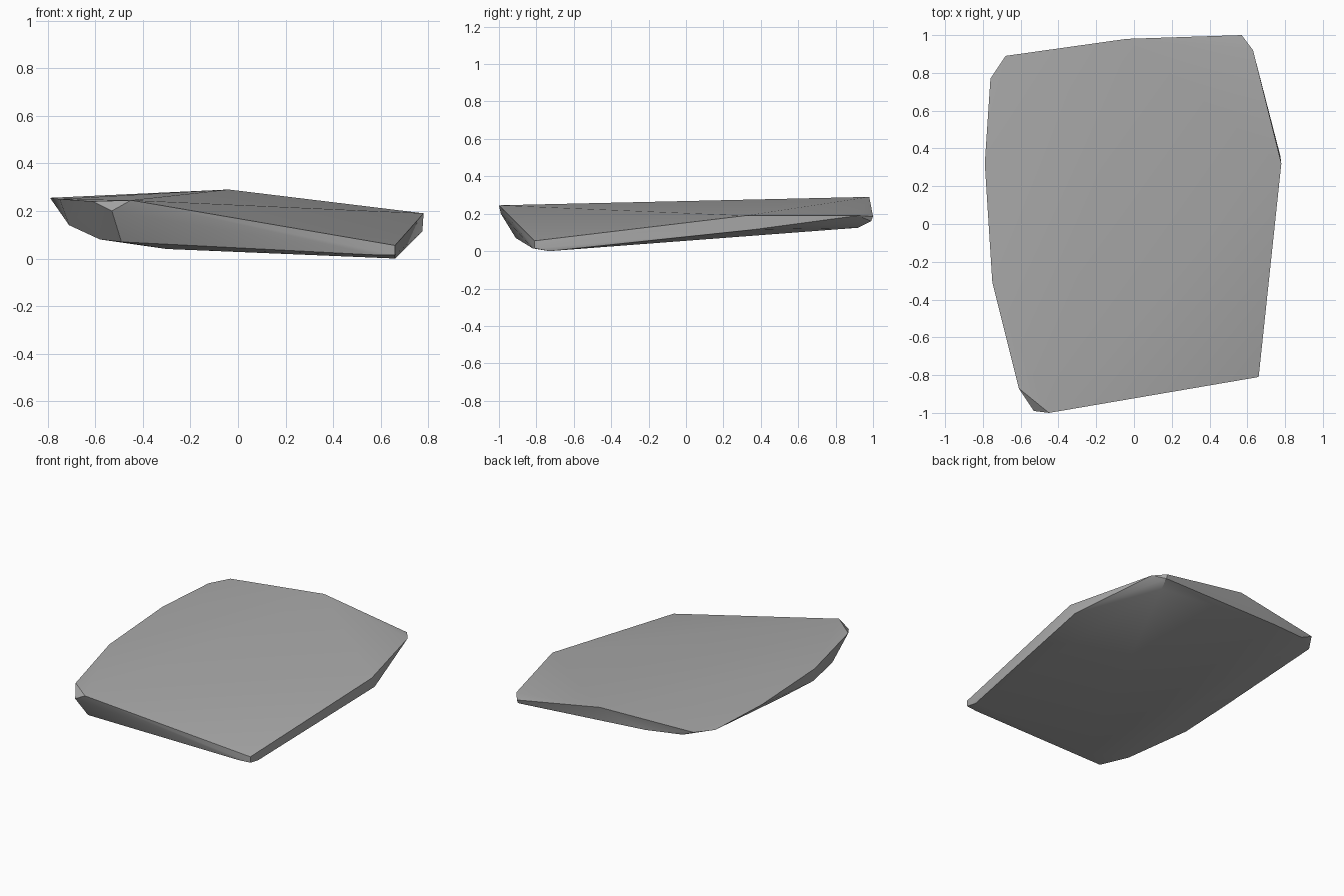
import bpy
import bmesh
import math

# Remove the default cube only
default_cube = bpy.data.objects.get("Cube")
if default_cube:
    bpy.data.objects.remove(default_cube, do_unlink=True)

# Upper rim of the slab, running counter-clockwise from the front right corner
UPPER_RIM = [
    (.66, -.81, .055), (.78, .32, .19), (.63, .92, .19), (.57, 1, .185),
    (-.04, .98, .29), (-.68, .89, .257), (-.76, .77, .25), (-.79, .32, .255),
    (-.75, -.31, .25), (-.61, -.87, .24), (-.45, -1, .245),
]

# Chipped front corner and the lower edges of the side faces
LOWER_RIM = [
    (-.53, -.99, .2), (-.49, -.91, .07), (.58, -.82, .015), (.66, -.81, .015),
    (.775, .36, .115), (.57, .99, .16), (-.35, .93, .2), (-.6, .89, .22),
]

# Gently rounded underside
UNDERSIDE = [
    (.66, -.73, 0), (.55, .92, .125), (-.72, 0, .165), (-.71, -.35, .14),
    (-.58, -.74, .08), (-.3, -.82, .04),
]


def flat_material(name, colour):
    mat = bpy.data.materials.new(name)
    mat.use_nodes = True
    mat.diffuse_color = colour
    bsdf = next(n for n in mat.node_tree.nodes if n.type == "BSDF_PRINCIPLED")
    bsdf.inputs["Base Color"].default_value = colour
    return mat


def convex_stone(name, points, material):
    """Wrap a convex skin around the given corner points."""
    bm = bmesh.new()
    for point in points:
        bm.verts.new(point)
    result = bmesh.ops.convex_hull(bm, input=bm.verts)
    loose = {g for g in result["geom_interior"] + result["geom_unused"]
             if isinstance(g, bmesh.types.BMVert)}
    bmesh.ops.delete(bm, geom=list(loose), context="VERTS")
    bmesh.ops.recalc_face_normals(bm, faces=bm.faces)
    mesh = bpy.data.meshes.new(name)
    bm.to_mesh(mesh)
    bm.free()
    mesh.materials.append(material)
    obj = bpy.data.objects.new(name, mesh)
    bpy.context.collection.objects.link(obj)
    return obj


# Flat stone slab with soft faces and crisp broken edges
stone_grey = flat_material("stone grey", (.4, .4, .4, 1))
slab = convex_stone("stone_slab", UPPER_RIM + LOWER_RIM + UNDERSIDE, stone_grey)
bpy.ops.object.select_all(action="DESELECT")
slab.select_set(True)
bpy.context.view_layer.objects.active = slab
bpy.ops.object.shade_smooth_by_angle(angle=math.radians(30))
